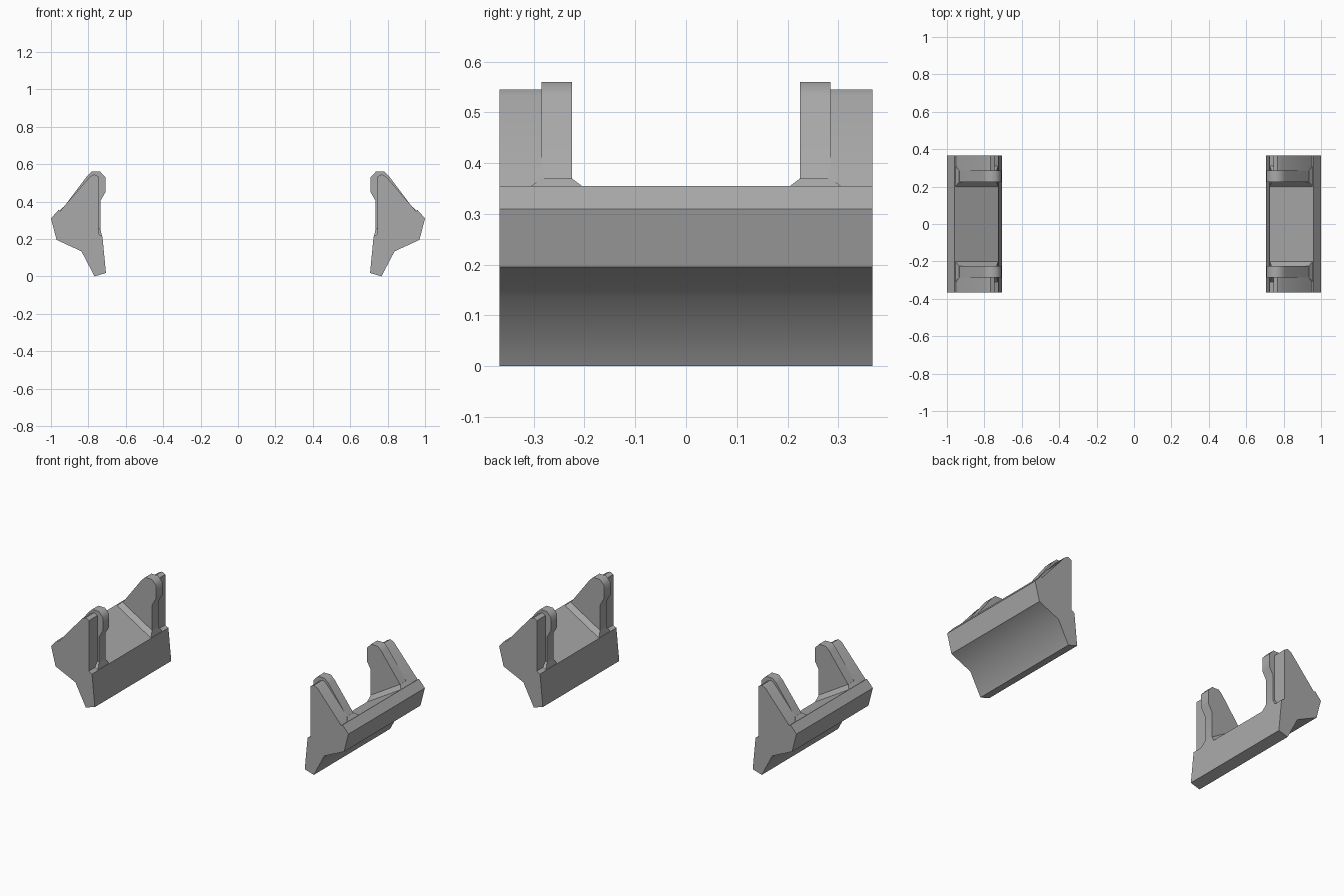
import bpy, bmesh, math

cube = bpy.data.objects.get("Cube")
if cube:
    bpy.data.objects.remove(cube, do_unlink=True)

GREY = (0.4, 0.4, 0.4, 1.0)
mat = bpy.data.materials.new("mid grey")
mat.use_nodes = True
mat.diffuse_color = GREY
mat.node_tree.nodes["Principled BSDF"].inputs["Base Color"].default_value = GREY


def finish(name, bm, angle):
    bmesh.ops.recalc_face_normals(bm, faces=bm.faces)
    mesh = bpy.data.meshes.new(name)
    bm.to_mesh(mesh)
    bm.free()
    mesh.materials.append(mat)
    obj = bpy.data.objects.new(name, mesh)
    bpy.context.collection.objects.link(obj)
    bpy.ops.object.select_all(action='DESELECT')
    obj.select_set(True)
    bpy.context.view_layer.objects.active = obj
    bpy.ops.object.shade_smooth_by_angle(angle=math.radians(angle))


def extrude_profile(name, profile, side, y0, y1, angle=50):
    """Solid from an x-z outline, run from y0 to y1."""
    bm = bmesh.new()
    face = bm.faces.new([bm.verts.new((side * x, y0, z)) for x, z in profile])
    out = bmesh.ops.extrude_face_region(bm, geom=[face])
    moved = [v for v in out["geom"] if isinstance(v, bmesh.types.BMVert)]
    bmesh.ops.translate(bm, verts=moved, vec=(0, y1 - y0, 0))
    finish(name, bm, angle)


def hull(name, points):
    bm = bmesh.new()
    for p in points:
        bm.verts.new(p)
    bmesh.ops.convex_hull(bm, input=bm.verts)
    finish(name, bm, 30)


rail = [(0.767, 0), (0.837, 0.134), (0.97, 0.195), (1, 0.31),
        (0.96, 0.355), (0.725, 0.214), (0.706, 0.018)]
plate = [(0.735, 0.2), (0.735, 0.405), (0.709, 0.45), (0.709, 0.53),
         (0.737, 0.56), (0.782, 0.56), (0.808, 0.535), (0.95, 0.345)]
block = [(0.746, 0.21), (0.746, 0.533), (0.768, 0.545), (0.792, 0.533),
         (0.955, 0.345)]

for side, label in ((1, "left"), (-1, "right")):
    # Sloped rail running front to back
    extrude_profile(f"{label}_rail", rail, side, -0.367, 0.367)
    for end, where in ((-1, "front"), (1, "back")):
        # Thin upright with hooked inner edge, and the block behind it
        extrude_profile(f"{label}_{where}_upright", plate, side,
                        end * 0.225, end * 0.285)
        extrude_profile(f"{label}_{where}_block", block, side,
                        end * 0.28, end * 0.367)
        # Flared foot following the rail's slope
        foot = [(side * x, end * y, z)
                for x, z, y0, y1 in ((0.727, 0.214, 0.2, 0.31),
                                     (0.955, 0.351, 0.2, 0.31),
                                     (0.735, 0.25, 0.225, 0.285),
                                     (0.935, 0.37, 0.225, 0.285))
                for y in (y0, y1)]
        hull(f"{label}_{where}_foot", foot)
